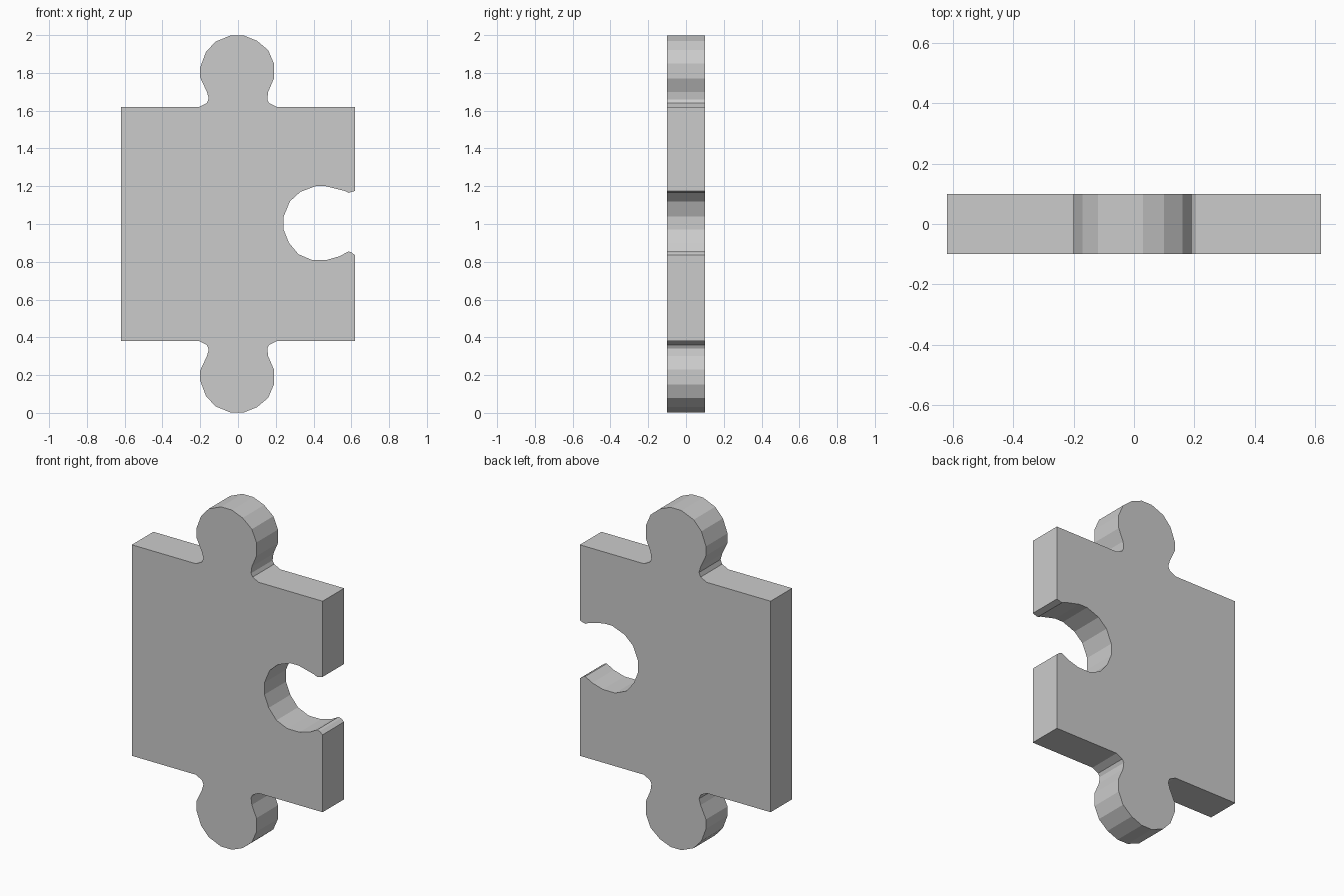
import bpy, bmesh

if "Cube" in bpy.data.objects:
    bpy.data.objects.remove(bpy.data.objects["Cube"])

HALF = 0.62      # half side of the square body
MID = 1.0        # height of the body centre
THICK = 0.2

# Knob outline, left to right: (offset along the edge, height above the edge)
neck_l = [(-0.205, 0.0), (-0.165, 0.02)]
neck_r = [(0.165, 0.02), (0.205, 0.0)]
bulb = [(-0.155, 0.045), (-0.165, 0.08), (-0.20, 0.155), (-0.20, 0.21),
        (-0.17, 0.29), (-0.12, 0.345), (-0.04, 0.378), (0.03, 0.378),
        (0.10, 0.35), (0.16, 0.30), (0.19, 0.23), (0.19, 0.15),
        (0.16, 0.08), (0.155, 0.04)]
knob = neck_l + bulb + neck_r

# Socket reuses the round part of the knob with a tighter mouth
socket = ([(-0.175, 0.0), (-0.165, 0.035), (-0.175, 0.055)] + bulb[2:-2]
          + [(0.17, 0.08), (0.145, 0.035), (0.15, 0.02), (0.165, 0.0)])

# Full outline, counter-clockwise seen from the front
outline = [(HALF, MID + HALF)]
outline += [(u, MID + HALF + h) for u, h in reversed(knob)]       # top knob
outline += [(-HALF, MID + HALF), (-HALF, MID - HALF)]             # plain left side
outline += [(u, MID - HALF - h) for u, h in knob]                 # bottom knob
outline += [(HALF, MID - HALF)]
outline += [(HALF - h, MID - u) for u, h in reversed(socket)]     # right socket

# Extrude the outline through the thickness
bm = bmesh.new()
face = bm.faces.new([bm.verts.new((x, -THICK / 2, z)) for x, z in outline])
ext = bmesh.ops.extrude_face_region(bm, geom=[face], use_keep_orig=True)
new_verts = [g for g in ext["geom"] if isinstance(g, bmesh.types.BMVert)]
bmesh.ops.translate(bm, verts=new_verts, vec=(0, THICK, 0))
bmesh.ops.recalc_face_normals(bm, faces=bm.faces)

mesh = bpy.data.meshes.new("jigsaw_piece")
bm.to_mesh(mesh)
bm.free()
piece = bpy.data.objects.new("jigsaw_piece", mesh)
bpy.context.collection.objects.link(piece)
